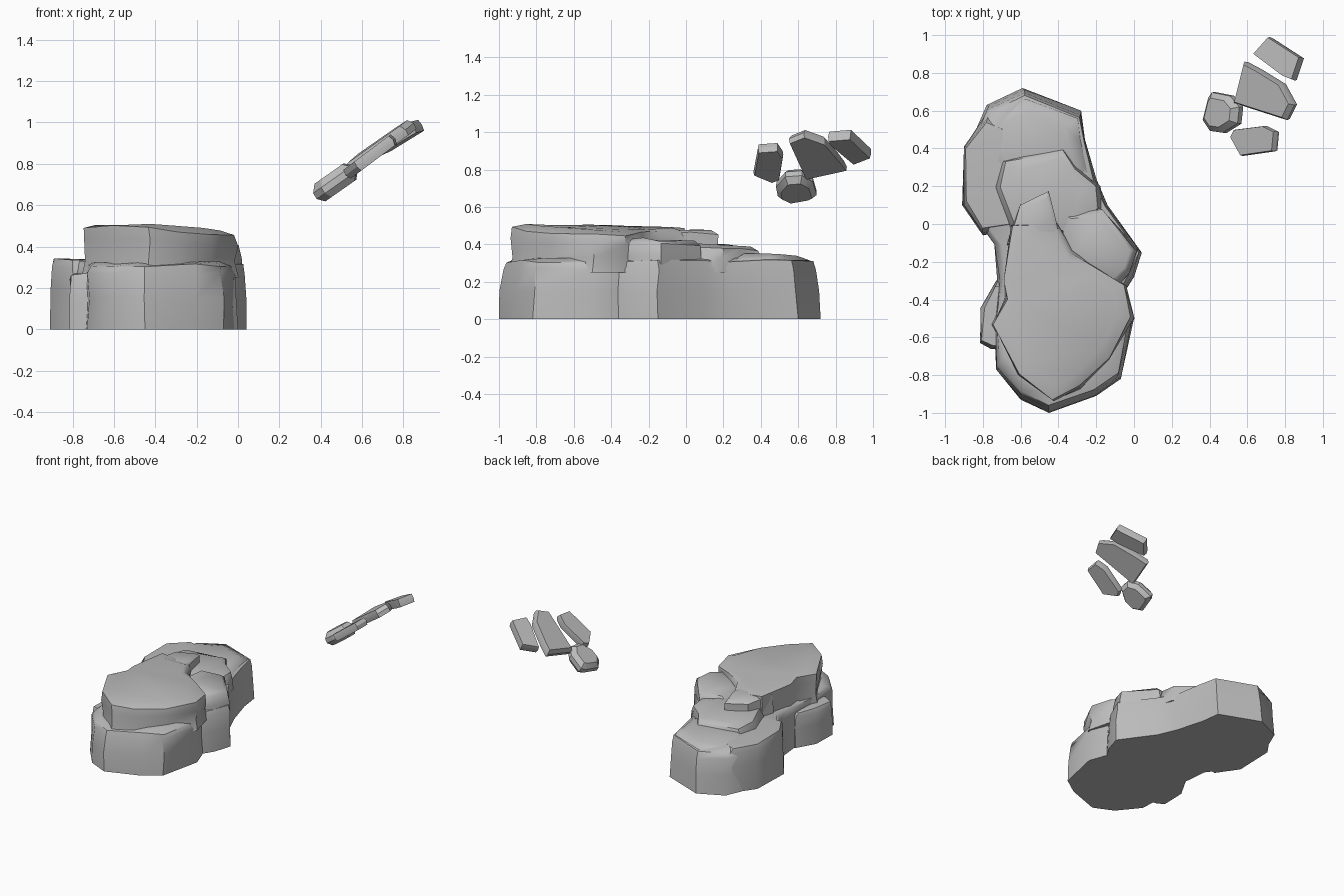
import bpy
import bmesh
import random
from mathutils import Vector

random.seed(4)
default = bpy.data.objects.get("Cube")
if default:
    bpy.data.objects.remove(default, do_unlink=True)

stone_grey = bpy.data.materials.new("stone grey")
stone_grey.use_nodes = True
COLOUR = (0.5, 0.5, 0.5, 1)
stone_grey.diffuse_color = COLOUR
stone_grey.node_tree.nodes["Principled BSDF"].inputs["Base Color"].default_value = COLOUR


def finish(name, bm, angle):
    bmesh.ops.recalc_face_normals(bm, faces=bm.faces)
    mesh = bpy.data.meshes.new(name)
    bm.to_mesh(mesh)
    bm.free()
    mesh.materials.append(stone_grey)
    obj = bpy.data.objects.new(name, mesh)
    bpy.context.collection.objects.link(obj)
    bpy.ops.object.select_all(action="DESELECT")
    obj.select_set(True)
    bpy.context.view_layer.objects.active = obj
    bpy.ops.object.shade_smooth_by_angle(angle=angle)
    return obj


def skin(bm, rings):
    """Bridge rings of points in order and cap both ends."""
    loops = [[bm.verts.new(p) for p in ring] for ring in rings]
    count = len(loops[0])
    for low, high in zip(loops, loops[1:]):
        for i in range(count):
            j = (i + 1) % count
            bm.faces.new((low[i], low[j], high[j], high[i]))
    caps = [bm.faces.new(loops[0][::-1]), bm.faces.new(loops[-1])]
    bmesh.ops.triangulate(bm, faces=caps)


def centre(points):
    return sum((Vector(p) for p in points), Vector((0, 0))) / len(points)


def rock(name, outline, levels, tilt=(0, 0), rough=0.008):
    """Stack shrinking copies of an outline; levels are (height, scale)."""
    mid = centre(outline)
    rings = []
    for k, (z, scale) in enumerate(levels):
        ring = []
        for p in outline:
            q = mid + (Vector(p) - mid) * scale
            lift = 0
            if k:
                q += Vector((random.uniform(-rough, rough), random.uniform(-rough, rough)))
                lift = Vector(tilt).dot(q - mid) + random.uniform(-rough, rough)
            ring.append((q.x, q.y, z + (lift if k > 1 else 0)))
        rings.append(ring)
    bm = bmesh.new()
    skin(bm, rings)
    return finish(name, bm, 0.75)


def slab(name, outline, height, slope, thick, scales):
    """Floating stone lying in a tilted plane."""
    mid = centre(outline)
    normal = Vector((-slope[0], -slope[1], 1)).normalized()
    rings = []
    for k, scale in enumerate(scales):
        shift = normal * thick * (k / (len(scales) - 1) - 0.5)
        ring = []
        for p in outline:
            d = (Vector(p) - mid) * scale
            z = height + Vector(slope).dot(d)
            ring.append(Vector((mid.x + d.x, mid.y + d.y, z)) + shift)
        rings.append(ring)
    bm = bmesh.new()
    skin(bm, rings)
    return finish(name, bm, 0.5)


# Broad footing of the outcrop
rock("base_rock", [
    (-.45, -1), (-.2, -.91), (-.07, -.82), (0, -.5), (-.05, -.36), (0, -.28),
    (.04, -.15), (-.14, .1), (-.2, .24), (-.26, .45), (-.28, .6), (-.59, .72),
    (-.78, .63), (-.88, .4), (-.89, .1), (-.74, -.1), (-.72, -.3),
    (-.74, -.52), (-.73, -.77), (-.6, -.93)],
    [(0, 1), (.15, .99), (.27, .975), (.31, .95), (.325, .86)])

# Side shelves on the right
rock("side_shelf", [
    (-.6, -.02), (-.6, .5), (-.78, .58), (-.9, .41), (-.91, .1), (-.8, -.06)],
    [(0, 1), (.2, .99), (.3, .96), (.335, .88)])
rock("low_shelf", [
    (-.6, -.68), (-.6, -.3), (-.73, -.3), (-.81, -.44), (-.815, -.63), (-.76, -.66)],
    [(0, 1), (.15, .99), (.24, .96), (.265, .86)])

# Back ledge
rock("back_ledge", [
    (-.28, .57), (-.58, .69), (-.77, .6), (-.8, .3), (-.5, .1), (-.22, .25), (-.27, .45)],
    [(.2, .99), (.28, .97), (.32, .9), (.345, .65)], tilt=(0, -.04))

# Upper tier at the front
rock("front_upper_tier", [
    (-.43, -.94), (-.28, -.87), (-.13, -.71), (-.005, -.5), (-.05, -.32),
    (-.19, -.23), (-.33, -.14), (-.41, 0), (-.65, 0), (-.69, -.3),
    (-.68, -.39), (-.75, -.53), (-.61, -.8)],
    [(.25, 1.02), (.33, .98), (.42, 1), (.475, .975), (.492, .82)], tilt=(-.06, -.02))

# Middle crown, a shoulder on the left and a step down to the back
rock("middle_crown", [
    (-.66, -.1), (-.38, -.15), (-.41, .03), (-.45, .17), (-.6, .1)],
    [(.25, 1.1), (.4, 1.03), (.46, .98), (.48, .8)], tilt=(0, -.05))
rock("left_shoulder", [
    (.02, -.14), (-.02, -.26), (-.1, -.34), (-.38, -.2), (-.38, .06), (-.17, .08)],
    [(.2, 1.02), (.34, .99), (.4, .95), (.425, .8)], tilt=(0, -.06))
rock("back_step", [
    (-.19, .2), (-.3, .3), (-.37, .4), (-.5, .38), (-.7, .34), (-.73, .2),
    (-.65, -.02), (-.3, -.06), (-.17, .08)],
    [(.25, 1.05), (.33, 1), (.38, .93), (.4, .7)], tilt=(0, -.06))

# Four floating stones
slab("outer_stone", [(.64, .9), (.72, .99), (.89, .88), (.85, .76), (.8, .78)],
     .93, (.55, -.1), .06, (.96, 1, .96))
slab("large_stone", [(.53, .64), (.585, .86), (.66, .82), (.79, .74), (.85, .63), (.81, .55)],
     .895, (.72, .04), .06, (.97, 1, .9))
slab("front_stone", [(.52, .46), (.575, .36), (.75, .385), (.76, .49), (.7, .52), (.54, .5)],
     .835, (.75, 0), .055, (.93, 1, .95))
slab("round_stone", [(.37, .55), (.41, .49), (.48, .48), (.56, .53), (.57, .62),
                     (.52, .68), (.42, .7), (.4, .67)],
     .71, (.7, 0), .1, (.75, .99, .97, .7))
